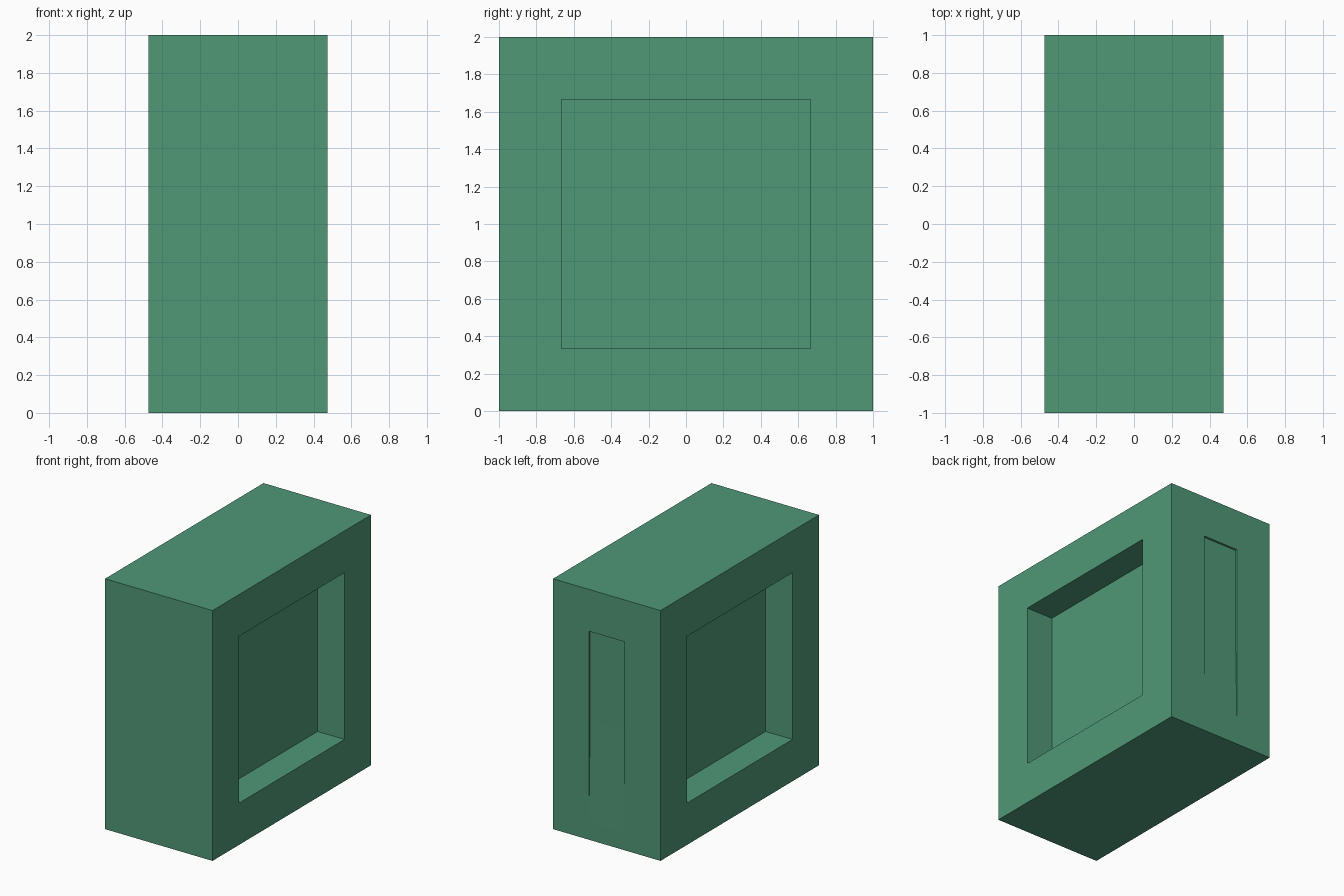
import bpy, bmesh
from mathutils import Vector

if "Cube" in bpy.data.objects:
    bpy.data.objects.remove(bpy.data.objects["Cube"])

HALF_WIDTH = 0.475
RIM = 0.334
POCKET_DEPTH = 0.238

green = bpy.data.materials.new("soft_green")
green.diffuse_color = (0.08, 0.315, 0.185, 1)
green.use_nodes = True
green.node_tree.nodes["Principled BSDF"].inputs["Base Color"].default_value = green.diffuse_color


def make_object(name, bm):
    bmesh.ops.recalc_face_normals(bm, faces=bm.faces)
    mesh = bpy.data.meshes.new(name)
    bm.to_mesh(mesh)
    bm.free()
    mesh.materials.append(green)
    obj = bpy.data.objects.new(name, mesh)
    bpy.context.collection.objects.link(obj)
    return obj


# Block with a square pocket sunk into each wide side
bm = bmesh.new()
bmesh.ops.create_cube(bm, size=2)
bmesh.ops.scale(bm, vec=(HALF_WIDTH, 1, 1), verts=bm.verts)
bmesh.ops.translate(bm, vec=(0, 0, 1), verts=bm.verts)
bm.normal_update()
for face in [f for f in bm.faces if abs(f.normal.x) > 0.9]:
    inward = -face.normal.copy() * POCKET_DEPTH
    bmesh.ops.inset_individual(bm, faces=[face], thickness=RIM, use_even_offset=True)
    floor = bmesh.ops.extrude_discrete_faces(bm, faces=[face])["faces"][0]
    bmesh.ops.translate(bm, vec=inward, verts=floor.verts)
block = make_object("block", bm)

# Shallow slot in the back that ramps out to the surface near the bottom
profile = [(1.1, 1.665), (0.983, 1.665), (0.983, 0.95), (1.001, 0.09), (1.1, 0.09)]
bm = bmesh.new()
side = bm.faces.new([bm.verts.new((-0.158, y, z)) for y, z in profile])
extruded = bmesh.ops.extrude_face_region(bm, geom=[side])["geom"]
bmesh.ops.translate(bm, vec=Vector((0.316, 0, 0)),
                    verts=[g for g in extruded if isinstance(g, bmesh.types.BMVert)])
cutter = make_object("slot_cutter", bm)
cutter.hide_render = True

cut = block.modifiers.new("back_slot", "BOOLEAN")
cut.operation = "DIFFERENCE"
cut.solver = "EXACT"
cut.object = cutter
bpy.context.view_layer.objects.active = block
block.select_set(True)
bpy.ops.object.modifier_apply(modifier=cut.name)
bpy.data.objects.remove(cutter)
